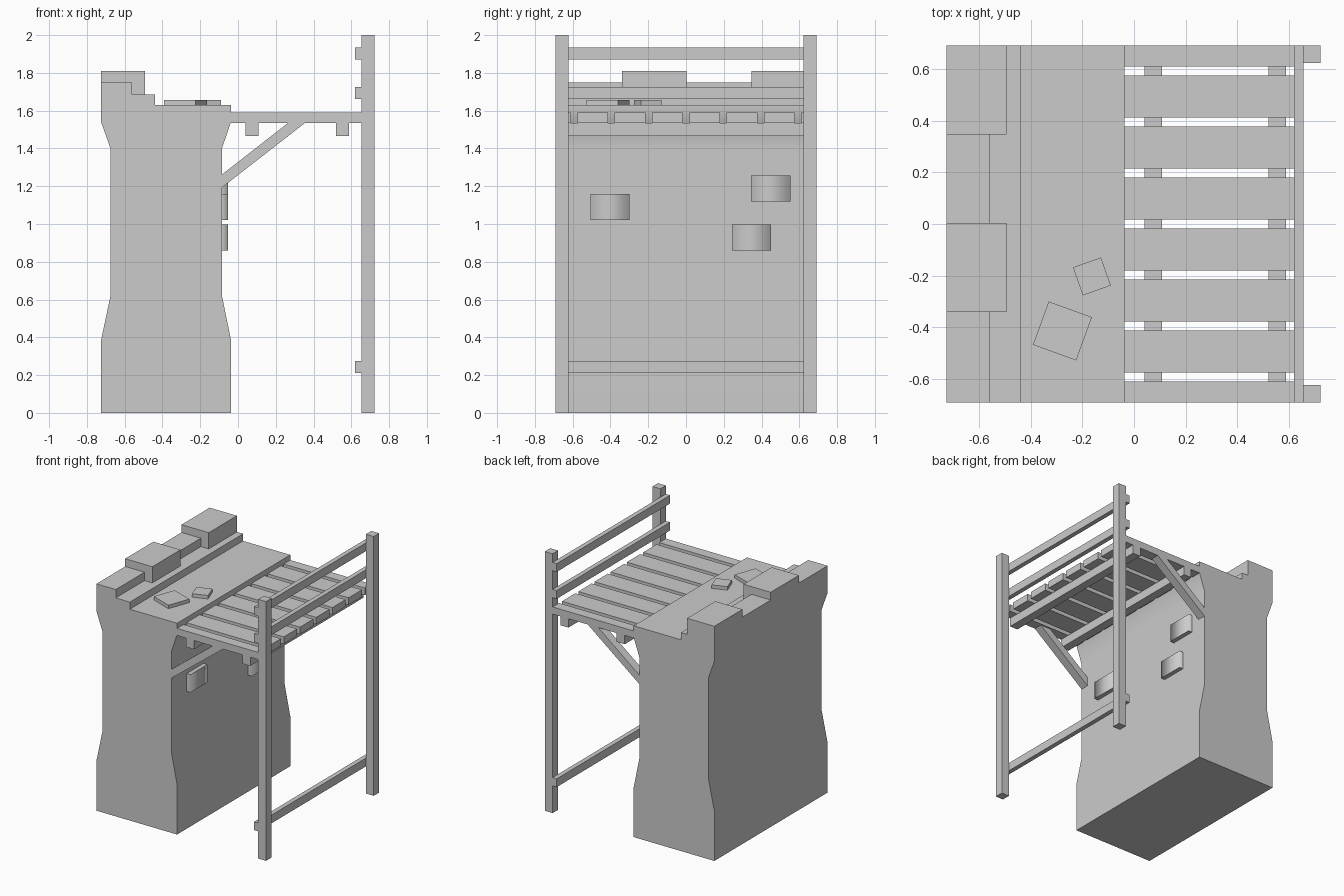
import bpy, math
from mathutils import Matrix

if "Cube" in bpy.data.objects:
    bpy.data.objects.remove(bpy.data.objects["Cube"])


def prism(name, profile, y0, y1):
    # extrude an x-z profile (counter-clockwise seen from the front) along y
    n = len(profile)
    verts = [(x, y0, z) for x, z in profile] + [(x, y1, z) for x, z in profile]
    faces = [tuple(range(n)), tuple(range(2 * n - 1, n - 1, -1))]
    faces += [(i, i + n, (i + 1) % n + n, (i + 1) % n) for i in range(n)]
    mesh = bpy.data.meshes.new(name)
    mesh.from_pydata(verts, [], faces)
    obj = bpy.data.objects.new(name, mesh)
    bpy.context.collection.objects.link(obj)
    return obj


def box(name, x0, x1, y0, y1, z0, z1):
    return prism(name, [(x0, z0), (x1, z0), (x1, z1), (x0, z1)], y0, y1)


H = 0.69  # half length of the wall section

# wall body with flared foot and head, stepped parapet on top
wall = prism("wall", [
    (-0.725, 0), (-0.037, 0), (-0.037, 0.385), (-0.085, 0.62),
    (-0.085, 1.40), (-0.037, 1.54), (-0.037, 1.63), (-0.44, 1.63),
    (-0.44, 1.685), (-0.56, 1.685), (-0.56, 1.75), (-0.725, 1.75),
    (-0.725, 1.54), (-0.675, 1.40), (-0.675, 0.62), (-0.725, 0.385)], -H, H)
bpy.context.view_layer.objects.active = wall
wall.select_set(True)
bpy.ops.object.shade_smooth_by_angle(angle=math.radians(30))
weighted = wall.modifiers.new("soft_bends", 'WEIGHTED_NORMAL')
weighted.keep_sharp = True
weighted.weight = 85

# battlement blocks
for i, y in enumerate((-0.34, 0.347)):
    box(f"merlon_{i}", -0.725, -0.493, y, y + 0.343, 1.685, 1.81)

# loose slabs lying on the walkway
for i, (x, y, s, a) in enumerate([(-0.277, -0.414, 0.178, -20), (-0.163, -0.203, 0.115, 19.5)]):
    slab = box(f"loose_slab_{i}", -s / 2, s / 2, -s / 2, s / 2, 0, 0.029)
    slab.data.transform(Matrix.Translation((x, y, 1.628)) @ Matrix.Rotation(math.radians(a), 4, 'Z'))

# raised stones on the inner face, softly shaded round the sides
for i, (y, z) in enumerate([(-0.505, 1.02), (0.345, 1.12), (0.243, 0.86)]):
    stone = box(f"raised_stone_{i}", -0.12, -0.052, y, y + 0.207, z, z + 0.138)
    for face in stone.data.polygons:
        face.use_smooth = abs(face.normal.z) < 0.5

# deck planks, the outer two cut flush with the wall ends
for i in range(8):
    c = (i - 3.5) * 0.1975
    box(f"plank_{i}", -0.05, 0.655, max(c - 0.081, -H), min(c + 0.081, H), 1.535, 1.59)

# joists under the deck
for i, x in enumerate((0.04, 0.52)):
    box(f"joist_{i}", x, x + 0.068, -H, H, 1.467, 1.535)

# posts and diagonal braces at both ends
for side, y in (("front", -H), ("back", H - 0.067)):
    box(f"{side}_post", 0.655, 0.722, y, y + 0.067, 0, 2)
    prism(f"{side}_brace", [(-0.095, 1.185), (0.355, 1.535), (0.265, 1.535), (-0.095, 1.254)], y, y + 0.067)

# rails
for name, z in (("bottom_rail", 0.21), ("middle_rail", 1.662), ("top_rail", 1.87)):
    box(name, 0.62, 0.656, -H, H, z, z + 0.064)
